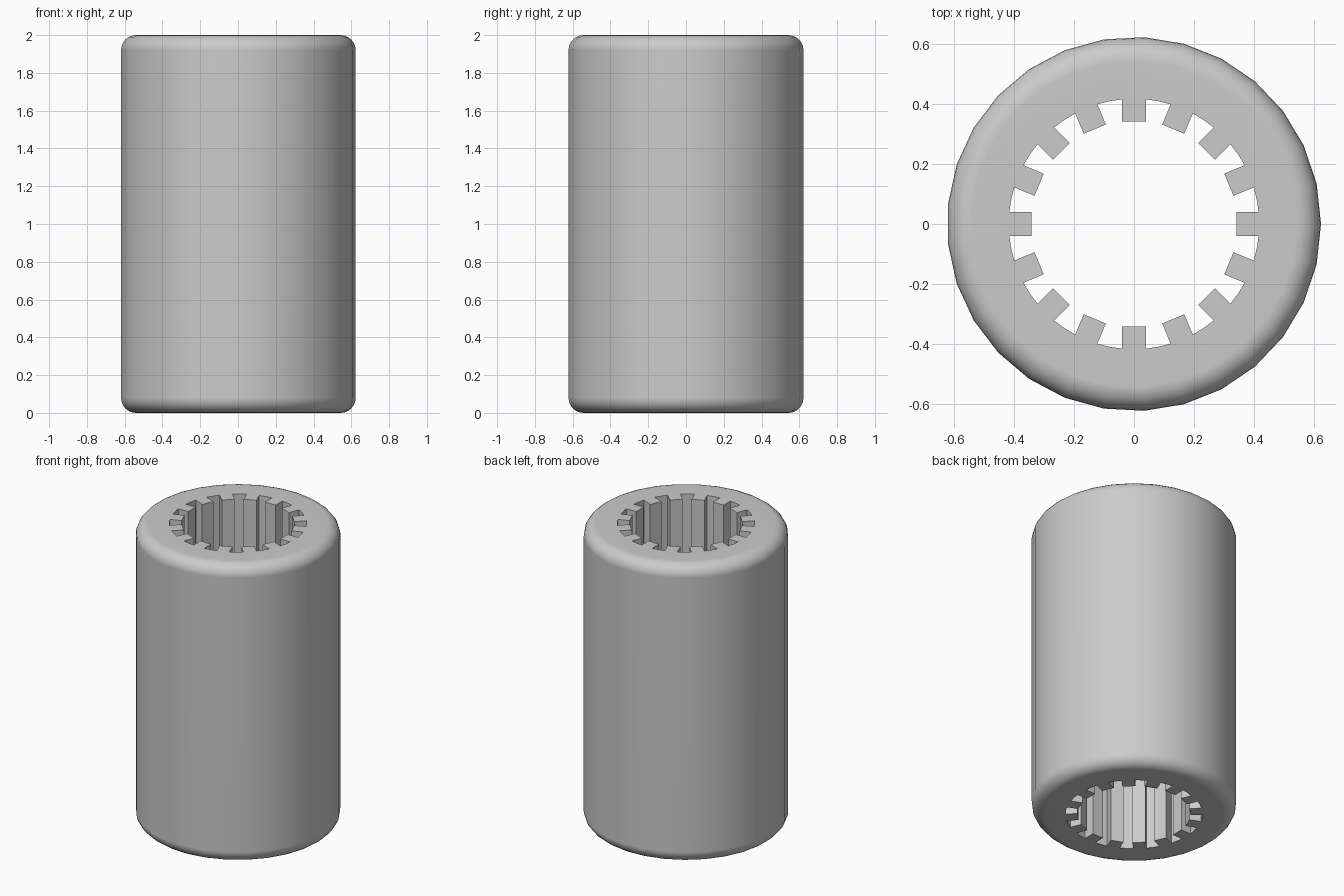
import bpy
import bmesh
import math
from mathutils import Vector, Matrix

HEIGHT, OUTER_R, FILLET = 2.0, 0.623, 0.08
SIDES, FILLET_STEPS = 29, 6
TEETH, BORE_R, TOOTH_R, TOOTH_HALF = 16, 0.417, 0.342, 0.04

cube = bpy.data.objects.get("Cube")
if cube:
    bpy.data.objects.remove(cube)

steel = bpy.data.materials.new("light grey steel")
steel.use_nodes = True
steel.diffuse_color = (0.6, 0.6, 0.6, 1)
steel.node_tree.nodes["Principled BSDF"].inputs["Base Color"].default_value = (0.6, 0.6, 0.6, 1)


def outer_profile():
    """Radius and height pairs, with rounded bottom and top rims."""
    points = []
    for centre_z, start in ((FILLET, -math.pi / 2), (HEIGHT - FILLET, 0)):
        for i in range(FILLET_STEPS + 1):
            a = start + i / FILLET_STEPS * math.pi / 2
            points.append((OUTER_R - FILLET + FILLET * math.cos(a),
                           centre_z + FILLET * math.sin(a)))
    return points


def bore_outline():
    """Straight-sided teeth joined by shallow arcs."""
    root = math.asin(TOOTH_HALF / BORE_R)
    pitch = math.tau / TEETH
    root_x = BORE_R * math.cos(root)
    tooth = [Vector((root_x, -TOOTH_HALF, 0)), Vector((TOOTH_R, -TOOTH_HALF, 0)),
             Vector((TOOTH_R, TOOTH_HALF, 0)), Vector((root_x, TOOTH_HALF, 0)),
             Vector((BORE_R * math.cos(pitch / 2), BORE_R * math.sin(pitch / 2), 0))]
    return [Matrix.Rotation(k * pitch, 3, 'Z') @ p for k in range(TEETH) for p in tooth]


def bridge(bm, lower, upper):
    """Wall of quads between two matching closed rings."""
    n = len(lower)
    for i in range(n):
        j = (i + 1) % n
        bm.faces.new((lower[i], lower[j], upper[j], upper[i]))


def ring_edges(bm, ring):
    return [bm.edges.get((v, ring[i - 1])) for i, v in enumerate(ring)]


bm = bmesh.new()

# Rounded outer wall
outer = [[bm.verts.new((r * math.cos(k * math.tau / SIDES),
                        r * math.sin(k * math.tau / SIDES), z)) for k in range(SIDES)]
         for r, z in outer_profile()]
for lower, upper in zip(outer, outer[1:]):
    bridge(bm, lower, upper)

# Splined through bore
inner = [[bm.verts.new((p.x, p.y, z)) for p in bore_outline()] for z in (0, HEIGHT)]
bridge(bm, *inner)

# Flat annular ends
for rim, bore in ((outer[0], inner[0]), (outer[-1], inner[1])):
    bmesh.ops.triangle_fill(bm, use_beauty=True,
                            edges=ring_edges(bm, rim) + ring_edges(bm, bore))

bmesh.ops.recalc_face_normals(bm, faces=bm.faces)
mesh = bpy.data.meshes.new("splined_sleeve")
bm.to_mesh(mesh)
bm.free()
mesh.materials.append(steel)
sleeve = bpy.data.objects.new("splined_sleeve", mesh)
bpy.context.collection.objects.link(sleeve)

# Smooth wall and rims, crisp teeth and flat ends
bpy.ops.object.select_all(action='DESELECT')
sleeve.select_set(True)
bpy.context.view_layer.objects.active = sleeve
bpy.ops.object.shade_smooth_by_angle(angle=math.radians(30))
weighted = sleeve.modifiers.new("flat ends", 'WEIGHTED_NORMAL')
weighted.keep_sharp = True
